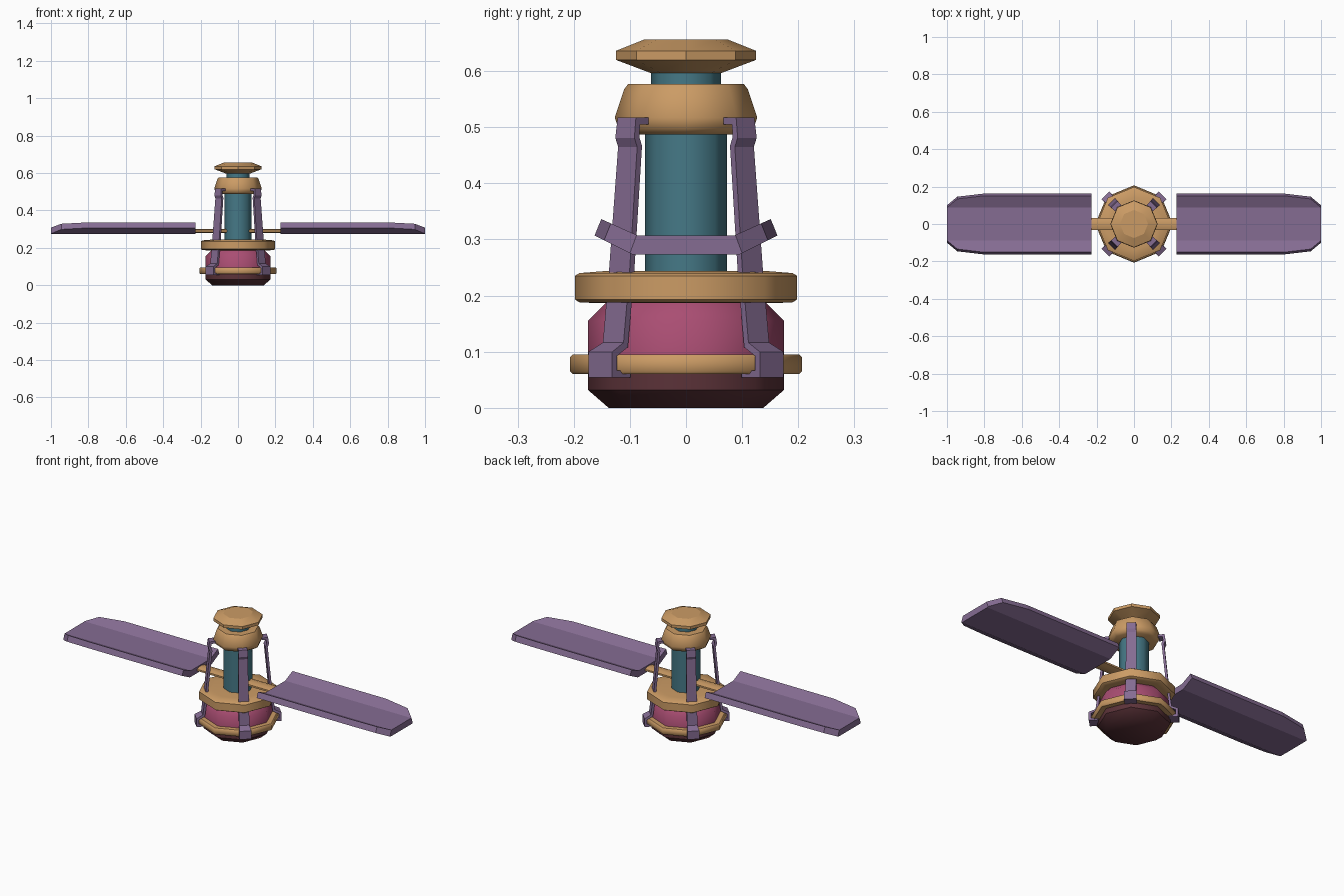
import bpy, bmesh, math
from mathutils import Vector

if "Cube" in bpy.data.objects:
    bpy.data.objects.remove(bpy.data.objects["Cube"])


def material(name, rgb):
    m = bpy.data.materials.new(name)
    m.diffuse_color = (*rgb, 1)
    m.use_nodes = True
    m.node_tree.nodes["Principled BSDF"].inputs["Base Color"].default_value = m.diffuse_color
    return m


TAN = material("tan", (0.60, 0.33, 0.13))
TEAL = material("teal", (0.06, 0.19, 0.24))
PURPLE = material("purple", (0.235, 0.15, 0.29))
PINK = material("pink", (0.40, 0.075, 0.17))
MAROON = material("maroon", (0.105, 0.032, 0.040))


def make(name, verts, faces, mat, smooth=None):
    me = bpy.data.meshes.new(name)
    me.from_pydata(verts, [], faces)
    bm = bmesh.new()
    bm.from_mesh(me)
    bmesh.ops.recalc_face_normals(bm, faces=bm.faces)
    bm.to_mesh(me)
    bm.free()
    ob = bpy.data.objects.new(name, me)
    bpy.context.collection.objects.link(ob)
    me.materials.append(mat)
    if smooth:
        bpy.ops.object.select_all(action='DESELECT')
        ob.select_set(True)
        bpy.context.view_layer.objects.active = ob
        bpy.ops.object.shade_smooth_by_angle(angle=math.radians(smooth))
    return ob


def lathe(name, profile, mat, sides=8, loop=False, smooth=46):
    """Turn (radius, z) points into a solid; loop=True makes a hollow ring."""
    n = len(profile)
    verts = [(r * math.cos(math.tau * i / sides), r * math.sin(math.tau * i / sides), z)
             for r, z in profile for i in range(sides)]
    faces = []
    for k in range(n if loop else n - 1):
        a, b = k * sides, (k + 1) % n * sides
        faces += [(a + i, a + (i + 1) % sides, b + (i + 1) % sides, b + i) for i in range(sides)]
    if not loop:
        faces += [tuple(range(sides)), tuple(range((n - 1) * sides, n * sides))]
    return make(name, verts, faces, mat, smooth)


def loft(name, rings, mat):
    n = len(rings[0])
    verts = [v for r in rings for v in r]
    faces = [(k * n + i, k * n + (i + 1) % n, (k + 1) * n + (i + 1) % n, (k + 1) * n + i)
             for k in range(len(rings) - 1) for i in range(n)]
    last = (len(rings) - 1) * n
    # caps, split into left wing, flat centre and right wing
    for o in (0, last):
        faces += [(o, o + 1, o + 6, o + 7), (o + 1, o + 2, o + 5, o + 6), (o + 2, o + 3, o + 4, o + 5)]
    return make(name, verts, faces, mat)


# body: dark hull with pink upper part
body = lathe("hull", [(0.138, 0), (0.175, 0.032), (0.175, 0.075), (0.175, 0.155), (0.14, 0.19)], MAROON)
body.data.materials.append(PINK)
for p in body.data.polygons:
    p.material_index = 1 if p.center.z > 0.075 else 0

# tan rings and cap, teal column
lathe("hull_band", [(0.165, 0.06), (0.202, 0.06), (0.207, 0.065), (0.207, 0.09),
                    (0.202, 0.095), (0.165, 0.095)], TAN, loop=True)
lathe("flange", [(0.17, 0.187), (0.19, 0.188), (0.198, 0.193), (0.198, 0.235),
                 (0.19, 0.240), (0.14, 0.244)], TAN)
lathe("column", [(0.073, 0.24), (0.073, 0.50)], TEAL)
lathe("column_neck", [(0.062, 0.57), (0.062, 0.605)], TEAL)
lathe("collar", [(0.107, 0.487), (0.120, 0.497), (0.127, 0.517), (0.110, 0.568), (0.103, 0.577)], TAN)
lathe("cap", [(0.064, 0.597), (0.125, 0.620), (0.125, 0.636), (0.075, 0.656)], TAN, smooth=20)

# four bent straps: centre path as (radius, z, width)
PATH = [(0.118, 0.511, 0.046), (0.144, 0.511, 0.046), (0.148, 0.482, 0.048), (0.141, 0.466, 0.048),
        (0.163, 0.235, 0.052), (0.178, 0.112, 0.052), (0.210, 0.096, 0.060),
        (0.210, 0.060, 0.060), (0.170, 0.060, 0.060)]
for k, label in enumerate(("back_right", "back_left", "front_left", "front_right")):
    a = math.radians(45 + 90 * k)
    out, side = Vector((math.cos(a), math.sin(a), 0)), Vector((-math.sin(a), math.cos(a), 0))
    verts = [out * r + side * (s * w / 2) + Vector((0, 0, z)) for r, z, w in PATH for s in (-1, 1)]
    faces = [(2 * i, 2 * i + 1, 2 * i + 3, 2 * i + 2) for i in range(len(PATH) - 1)]
    strap = make("strap_" + label, verts, faces, PURPLE)
    sol = strap.modifiers.new("thickness", 'SOLIDIFY')
    sol.thickness, sol.offset, sol.use_even_offset = 0.012, 0, True


# wing panels with raised edges, and their flat arms
def section(x, y):
    lift = 0.5 * (y - 0.095)
    yt = y - 0.012
    zt = 0.307 + 0.45 * max(yt - 0.086, 0)
    half = [(yt, zt), (min(0.087, yt - 0.001), 0.307)]
    low = [(min(0.095, y - 0.001), 0.273), (y, 0.273 + lift)]
    pts = [(-u, z) for u, z in half] + half[::-1]
    pts += [(u, z) for u, z in low[::-1]] + [(-u, z) for u, z in low]
    return [(x, u, z) for u, z in pts]


for label, s in (("left", -1), ("right", 1)):
    loft("panel_" + label, [section(s * x, y) for x, y in
                            ((0.228, 0.163), (0.80, 0.163), (0.945, 0.146), (1.0, 0.100))], PURPLE)
    ring = [(0.036 * math.cos(math.tau * (i + 0.5) / 8), 0.290 + 0.012 * math.sin(math.tau * (i + 0.5) / 8))
            for i in range(8)]
    verts = [(s * x, y, z) for x in (0.04, 0.27) for y, z in ring]
    faces = [(i, (i + 1) % 8, 8 + (i + 1) % 8, 8 + i) for i in range(8)]
    faces += [tuple(range(8)), tuple(range(8, 16))]
    make("arm_" + label, verts, faces, TAN, 60)
